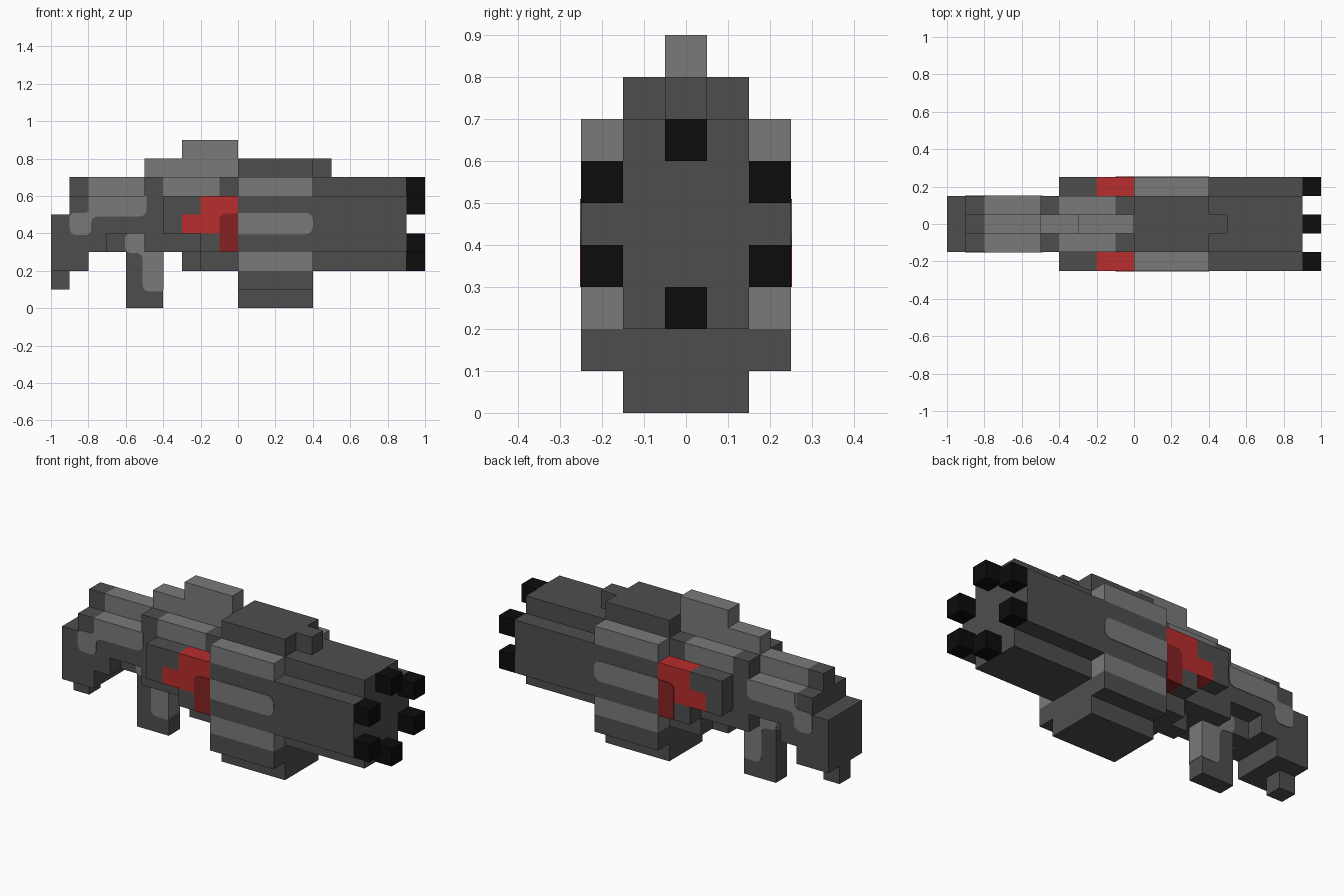
import bpy, bmesh, math
from mathutils import Vector

cube = bpy.data.objects.get("Cube")
if cube:
    bpy.data.objects.remove(cube, do_unlink=True)


def material(name, rgb):
    m = bpy.data.materials.new(name)
    m.use_nodes = True
    m.diffuse_color = (*rgb, 1)
    m.node_tree.nodes["Principled BSDF"].inputs["Base Color"].default_value = (*rgb, 1)
    return m


DARK = material("dark grey", (0.076, 0.076, 0.076))
LIGHT = material("light grey", (0.195, 0.195, 0.195))
RED = material("red", (0.479, 0.026, 0.026))
DEEP = material("deep red", (0.238, 0.016, 0.016))
BLACK = material("black", (0.0037, 0.0037, 0.0037))


def finish(name, bm, mat):
    bmesh.ops.recalc_face_normals(bm, faces=bm.faces[:])
    me = bpy.data.meshes.new(name)
    bm.to_mesh(me)
    bm.free()
    me.materials.append(mat)
    ob = bpy.data.objects.new(name, me)
    bpy.context.collection.objects.link(ob)
    return ob


def box(name, mat, x0, x1, y0, y1, z0, z1):
    bm = bmesh.new()
    bmesh.ops.create_cube(bm, size=1)
    for v in bm.verts:
        v.co = ((x0 + x1) / 2 + v.co.x * (x1 - x0),
                (y0 + y1) / 2 + v.co.y * (y1 - y0),
                (z0 + z1) / 2 + v.co.z * (z1 - z0))
    return finish(name, bm, mat)


def centred(name, mat, x0, x1, half, z0, z1):
    return box(name, mat, x0, x1, -half, half, z0, z1)


def sides(name, mat, x0, x1, z0, z1, y0=0.15, y1=0.25):
    box("left_" + name, mat, x0, x1, y0, y1, z0, z1)
    box("right_" + name, mat, x0, x1, -y1, -y0, z0, z1)


def patches(name, mat, y, points):
    """Thin plates on both flanks; each point is (x, z, corner radius)."""
    outline = []
    n = len(points)
    for i, (x, z, r) in enumerate(points):
        p = Vector((x, z))
        if r == 0:
            outline.append(p)
            continue
        a = p + (Vector(points[i - 1][:2]) - p).normalized() * r
        b = p + (Vector(points[(i + 1) % n][:2]) - p).normalized() * r
        c = a + b - p
        for k in range(6):
            t = k / 5 * math.pi / 2
            outline.append(c + (a - c) * math.cos(t) + (b - c) * math.sin(t))
    for side, s in (("left_", 1), ("right_", -1)):
        bm = bmesh.new()
        face = bm.faces.new([bm.verts.new((p.x, s * (y - 0.001), p.y)) for p in outline])
        ext = bmesh.ops.extrude_face_region(bm, geom=[face])
        moved = [g for g in ext["geom"] if isinstance(g, bmesh.types.BMVert)]
        bmesh.ops.translate(bm, verts=moved, vec=(0, s * 0.004, 0))
        finish(side + name, bm, mat)


# Shoulder stock
centred("butt_plate", DARK, -1, -0.9, 0.15, 0.2, 0.5)
centred("butt_spur", DARK, -1, -0.9, 0.05, 0.1, 0.2)
centred("stock_heel", DARK, -0.9, -0.8, 0.15, 0.2, 0.6)
centred("stock_step", DARK, -0.8, -0.7, 0.15, 0.3, 0.5)
centred("stock_bar", DARK, -0.7, -0.5, 0.15, 0.4, 0.5)
centred("stock_keel", DARK, -0.7, -0.5, 0.05, 0.3, 0.4)
centred("stock_cheek", LIGHT, -0.8, -0.5, 0.15, 0.5, 0.6)
centred("stock_ridge_end", DARK, -0.9, -0.8, 0.05, 0.6, 0.7)
centred("stock_ridge", LIGHT, -0.8, -0.5, 0.05, 0.6, 0.7)
patches("stock_patch", LIGHT, 0.15, [
    (-0.9, 0.39, 0.035), (-0.785, 0.39, 0.035), (-0.785, 0.49, 0.035),
    (-0.49, 0.49, 0.035), (-0.49, 0.6, 0), (-0.79, 0.6, 0),
    (-0.79, 0.51, 0.03), (-0.9, 0.51, 0.03)])

# Grip
centred("grip", DARK, -0.6, -0.4, 0.05, 0, 0.3)
box("grip_front_patch", LIGHT, -0.401, -0.398, -0.05, 0.05, 0.1, 0.3)
patches("grip_patch", LIGHT, 0.05, [
    (-0.51, 0.09, 0.035), (-0.4, 0.09, 0), (-0.4, 0.3, 0), (-0.5, 0.3, 0),
    (-0.5, 0.4, 0), (-0.605, 0.4, 0.03), (-0.605, 0.295, 0.035), (-0.51, 0.295, 0.035)])

# Receiver
centred("receiver", DARK, -0.5, 0, 0.15, 0.3, 0.6)
centred("receiver_top_rear", DARK, -0.5, -0.4, 0.15, 0.6, 0.7)
centred("receiver_top", LIGHT, -0.4, -0.1, 0.15, 0.6, 0.7)
centred("receiver_top_front", DARK, -0.1, 0, 0.15, 0.6, 0.7)
centred("receiver_belly_rear", DARK, -0.3, -0.2, 0.05, 0.2, 0.3)
centred("receiver_belly", DARK, -0.2, 0, 0.15, 0.2, 0.3)
centred("sight_base", LIGHT, -0.5, 0, 0.05, 0.7, 0.8)
centred("sight", LIGHT, -0.3, 0, 0.05, 0.8, 0.9)

# Side panels with red markings
sides("panel_upper", DARK, -0.4, -0.2, 0.5, 0.6)
sides("panel_rear", DARK, -0.4, -0.3, 0.4, 0.5)
sides("panel_lower", DARK, -0.2, -0.1, 0.3, 0.4)
sides("marking_upper", RED, -0.2, 0, 0.5, 0.6)
sides("marking_middle", RED, -0.3, 0, 0.4, 0.5)
sides("marking_lower", DEEP, -0.1, 0, 0.3, 0.4)
patches("marking_shade", DEEP, 0.25, [
    (-0.1, 0.3, 0), (0, 0.3, 0), (0, 0.505, 0), (-0.1, 0.505, 0.035)])

# Barrel housing and drum
centred("barrel_housing", DARK, 0, 0.9, 0.15, 0.2, 0.7)
centred("top_cover", DARK, 0, 0.4, 0.15, 0.7, 0.8)
centred("cover_nub", DARK, 0.4, 0.5, 0.05, 0.7, 0.8)
sides("shroud", DARK, 0, 0.9, 0.3, 0.6)
sides("drum_lower_rib", LIGHT, 0, 0.4, 0.2, 0.3)
sides("drum_upper_rib", LIGHT, 0, 0.4, 0.6, 0.7)
patches("drum_middle_stripe", LIGHT, 0.25, [
    (0, 0.395, 0), (0.4, 0.395, 0.04), (0.4, 0.51, 0.04), (0, 0.51, 0)])
centred("magazine_upper", DARK, 0, 0.4, 0.25, 0.1, 0.2)
centred("magazine_lower", DARK, 0, 0.4, 0.15, 0, 0.1)

# Six muzzles in a ring
for i, (y, z) in enumerate([(0, 0.65), (0.2, 0.55), (0.2, 0.35),
                            (0, 0.25), (-0.2, 0.35), (-0.2, 0.55)], 1):
    box(f"muzzle_{i}", BLACK, 0.9, 1, y - 0.05, y + 0.05, z - 0.05, z + 0.05)
